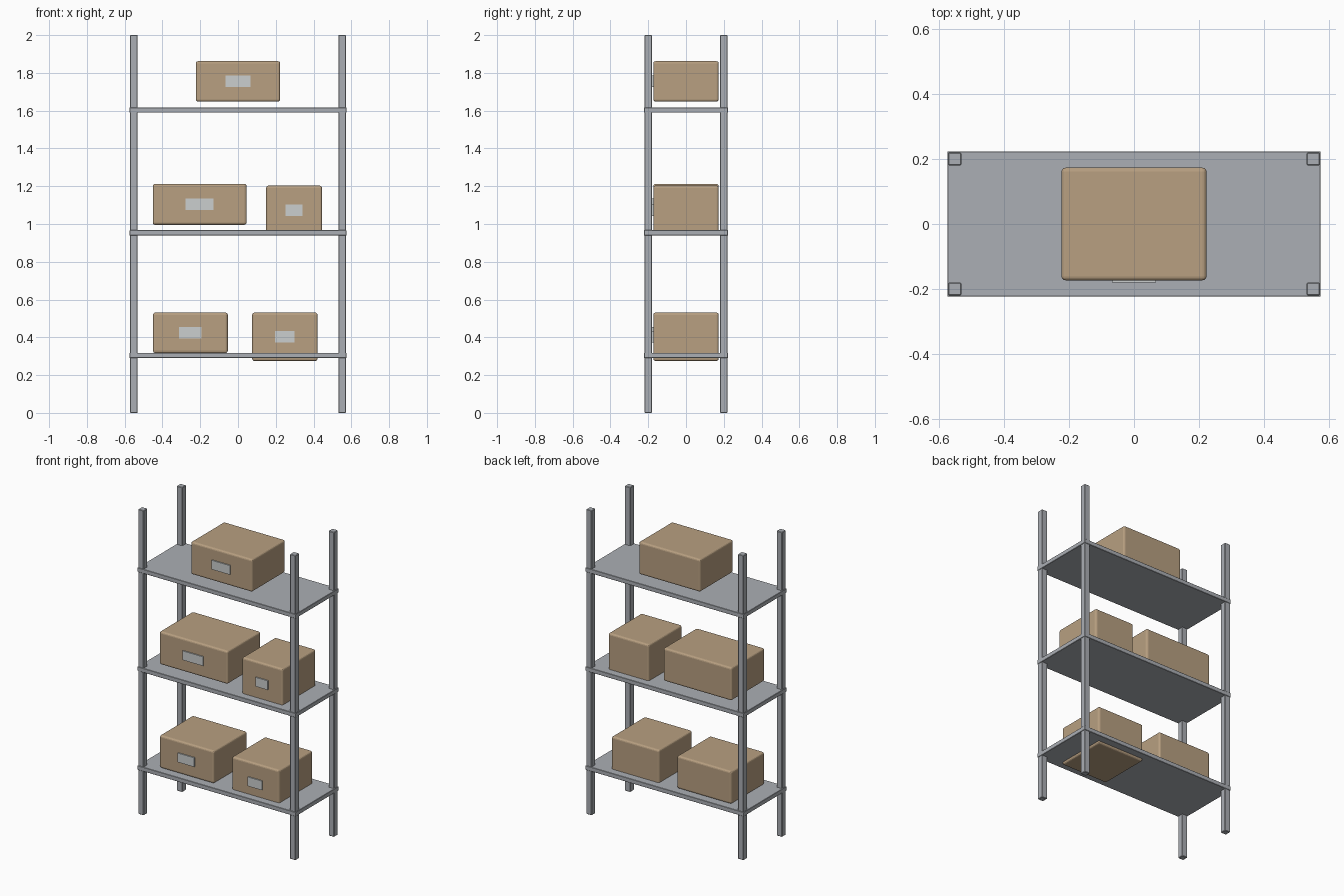
import bpy

if "Cube" in bpy.data.objects:
    bpy.data.objects.remove(bpy.data.objects["Cube"])


def material(name, rgb):
    m = bpy.data.materials.new(name)
    m.diffuse_color = (*rgb, 1.0)
    m.use_nodes = True
    m.node_tree.nodes["Principled BSDF"].inputs["Base Color"].default_value = m.diffuse_color
    return m


steel = material("grey_steel", (0.41, 0.43, 0.46))
cardboard = material("brown_cardboard", (0.48, 0.35, 0.22))
paper = material("pale_label", (0.60, 0.62, 0.62))


def block(name, centre, size, mat, bevel=0.0, segments=1):
    """Axis-aligned block with optional rounded edges."""
    bpy.ops.mesh.primitive_cube_add(size=1, location=centre)
    ob = bpy.context.object
    ob.name = name
    ob.scale = size
    bpy.ops.object.transform_apply(location=False, rotation=False, scale=True)
    ob.data.materials.append(mat)
    if bevel:
        mod = ob.modifiers.new("rounded_edges", 'BEVEL')
        mod.width = bevel
        mod.segments = segments
    return ob


# four corner posts
for sx, side in ((-1, "left"), (1, "right")):
    for sy, end in ((-1, "front"), (1, "back")):
        block(f"{end}_{side}_post", (sx * 0.551, sy * 0.2, 1.0),
              (0.04, 0.04, 2.0), steel, 0.003)

# three shelves
for i, z in enumerate((0.304, 0.953, 1.603)):
    block(f"shelf_{i + 1}", (0, 0, z), (1.148, 0.446, 0.028), steel, 0.002)

# storage boxes: x centre, z centre, width, height
boxes = {
    "lower_left": (-0.252, 0.424, 0.396, 0.214),
    "lower_right": (0.248, 0.403, 0.346, 0.256),
    "middle_left": (-0.203, 1.104, 0.496, 0.217),
    "middle_right": (0.297, 1.072, 0.296, 0.262),
    "top": (0.0, 1.755, 0.446, 0.214),
}
for name, (x, z, w, h) in boxes.items():
    block(f"{name}_box", (x, 0, z), (w, 0.346, h), cardboard, 0.012, 3)
    # label plate on the box front
    block(f"{name}_label", (x, -0.176, z), (w * 0.3, 0.009, 0.06), paper)
